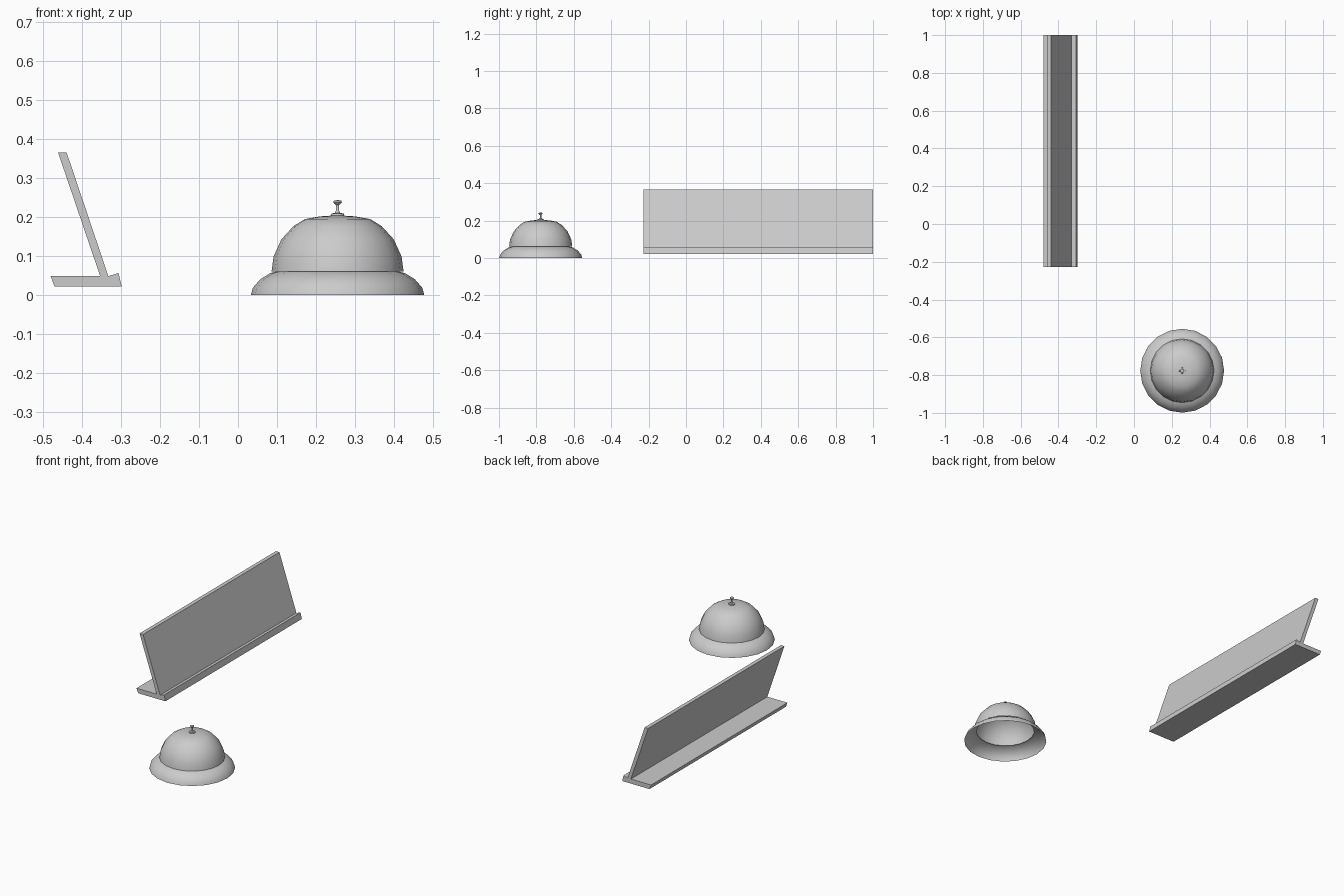
import bpy, bmesh, math

if "Cube" in bpy.data.objects:
    bpy.data.objects.remove(bpy.data.objects["Cube"])

BELL = (0.255, -0.777, 0.0)


def mesh_object(name, bm, location=(0, 0, 0)):
    mesh = bpy.data.meshes.new(name)
    bm.to_mesh(mesh)
    bm.free()
    obj = bpy.data.objects.new(name, mesh)
    obj.location = location
    bpy.context.collection.objects.link(obj)
    return obj


def lathe(name, profile, sides, angle=40):
    """Spin an (r, z) profile, listed bottom to top, about the bell axis."""
    bm = bmesh.new()
    rings = []
    for r, z in profile:
        if r == 0:
            rings.append([bm.verts.new((0, 0, z))] * sides)
        else:
            rings.append([bm.verts.new((r * math.cos(2 * math.pi * i / sides),
                                        r * math.sin(2 * math.pi * i / sides), z))
                          for i in range(sides)])
    for low, high in zip(rings, rings[1:]):
        for i in range(sides):
            j = (i + 1) % sides
            bm.faces.new(list(dict.fromkeys((low[i], low[j], high[j], high[i]))))
    obj = mesh_object(name, bm, BELL)
    bpy.ops.object.select_all(action='DESELECT')
    obj.select_set(True)
    bpy.context.view_layer.objects.active = obj
    bpy.ops.object.shade_smooth_by_angle(angle=math.radians(angle))
    return obj


def extrude_y(name, outline, y0, y1):
    """Extrude an (x, z) outline along y."""
    bm = bmesh.new()
    face = bm.faces.new([bm.verts.new((x, y0, z)) for x, z in outline])
    new = bmesh.ops.extrude_face_region(bm, geom=[face])
    verts = [g for g in new['geom'] if isinstance(g, bmesh.types.BMVert)]
    bmesh.ops.translate(bm, verts=verts, vec=(0, y1 - y0, 0))
    bmesh.ops.recalc_face_normals(bm, faces=bm.faces)
    return mesh_object(name, bm)


# Name plate: leaning panel and tray with front lip, one L-shaped section
extrude_y("desk_sign",
          [(-0.47, 0.022), (-0.298, 0.022), (-0.306, 0.056), (-0.332, 0.048),
           (-0.439, 0.365), (-0.461, 0.365), (-0.353, 0.048), (-0.48, 0.048)],
          -0.228, 1.0)

# Bell: open flared base and open dome
lathe("bell_base", [(0.222, 0), (0.217, 0.018), (0.198, 0.040),
                    (0.172, 0.056), (0.155, 0.060)], 20)
lathe("bell_dome", [(0.169, 0.060), (0.164, 0.098), (0.144, 0.142),
                    (0.113, 0.176), (0.084, 0.194), (0.045, 0.201), (0, 0.204)], 20)

# Push button: collar, stem and flared cap
lathe("bell_button", [(0.017, 0.202), (0.016, 0.208), (0.007, 0.210),
                      (0.004, 0.216), (0.004, 0.230), (0.011, 0.237),
                      (0.010, 0.241), (0, 0.243)], 12)
